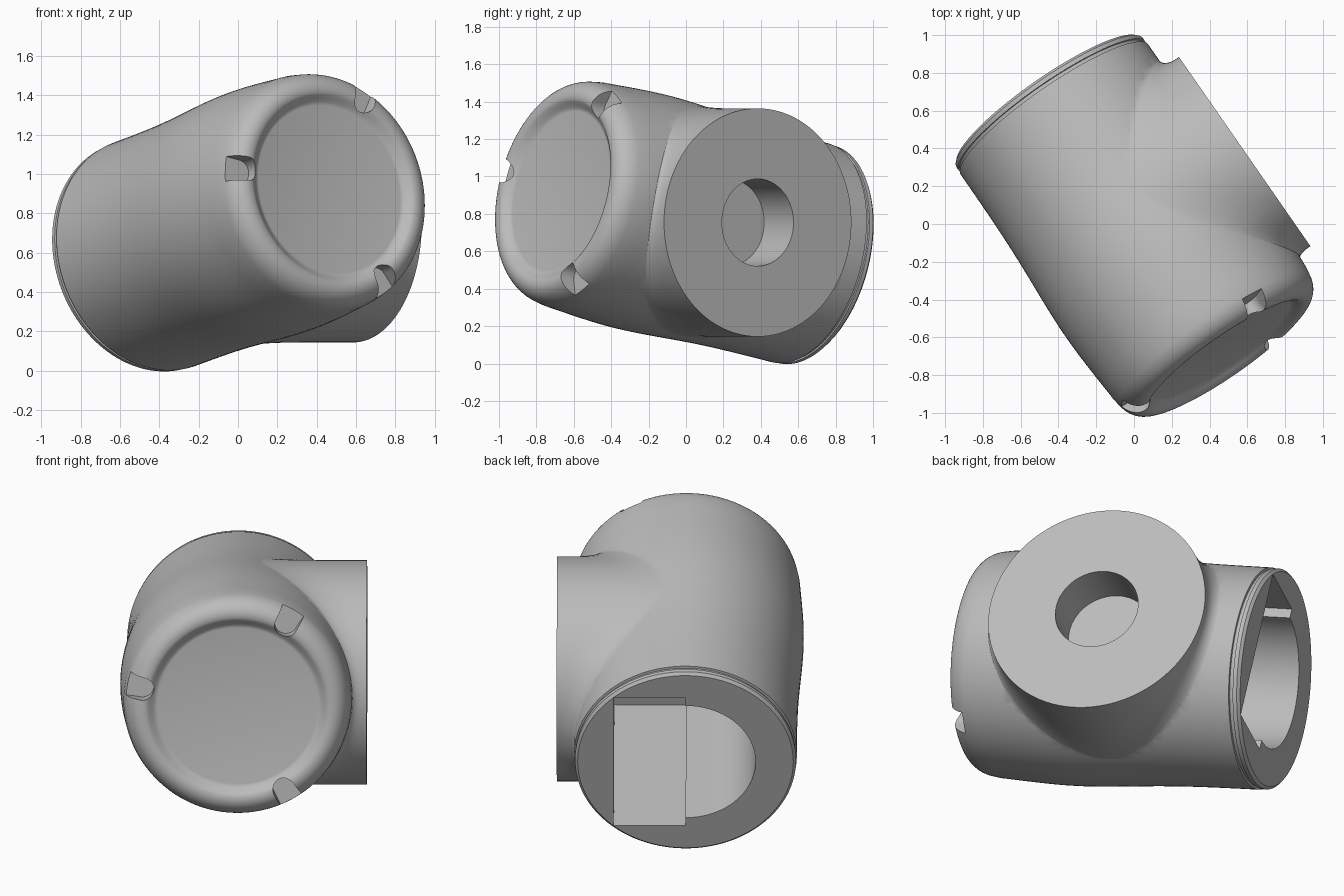
import bpy, bmesh, math
from mathutils import Matrix, Vector

cube = bpy.data.objects.get("Cube")
if cube:
    bpy.data.objects.remove(cube)

# Local frame: X = side branch direction, Y = up across the body, Z = body axis towards the cap
TILT, AZ = math.radians(12), math.radians(34.8)
side = Vector((math.cos(AZ), math.sin(AZ), 0))
flat = Vector((math.sin(AZ), -math.cos(AZ), 0))
axis = flat * math.cos(TILT) + Vector((0, 0, math.sin(TILT)))
up = axis.cross(side)
FRAME = Matrix((side, up, axis)).transposed().to_4x4()
FRAME.translation = (0, 0, 0.75)

grey = bpy.data.materials.new("plain grey")
grey.use_nodes = True
colour = (0.5, 0.5, 0.5, 1)
grey.diffuse_color = colour
grey.node_tree.nodes["Principled BSDF"].inputs["Base Color"].default_value = colour


def loft(name, rings, matrix=Matrix()):
    """Closed solid skinned through equal-length rings of points."""
    bm = bmesh.new()
    loops = [[bm.verts.new(p) for p in ring] for ring in rings]
    n = len(loops[0])
    for a, b in zip(loops, loops[1:]):
        for i in range(n):
            j = (i + 1) % n
            bm.faces.new((a[i], a[j], b[j], b[i]))
    bm.faces.new(loops[0][::-1])
    bm.faces.new(loops[-1])
    bmesh.ops.recalc_face_normals(bm, faces=bm.faces[:])
    bm.transform(FRAME @ matrix)
    mesh = bpy.data.meshes.new(name)
    bm.to_mesh(mesh)
    bm.free()
    mesh.materials.append(grey)
    obj = bpy.data.objects.new(name, mesh)
    bpy.context.collection.objects.link(obj)
    return obj


def arc(r, a0, a1, n, cx=0):
    return [(cx + r * math.cos(a0 + (a1 - a0) * i / n),
             r * math.sin(a0 + (a1 - a0) * i / n)) for i in range(n + 1)]


def prism(name, outline, z0, z1, matrix=Matrix()):
    return loft(name, [[(x, y, z) for x, y in outline] for z in (z0, z1)], matrix)


def combine(target, tool, operation):
    mod = target.modifiers.new("cut", 'BOOLEAN')
    mod.operation, mod.object, mod.solver = operation, tool, 'EXACT'
    bpy.context.view_layer.objects.active = target
    bpy.ops.object.modifier_apply(modifier=mod.name)
    bpy.data.objects.remove(tool)


def radius(u):
    """Gently swelling body radius along the axis."""
    return 0.604 + 0.034 * math.exp(-((u - 0.3) / 0.45) ** 2)


# Body: grooved back rim, swelling barrel, rounded cap rim and recessed cap disc
profile = [(-0.815, 0.585), (-0.80, 0.6), (-0.777, 0.6), (-0.775, 0.591), (-0.757, 0.591), (-0.755, radius(-0.755))]
profile += [(-0.72 + 0.06 * i, radius(-0.72 + 0.06 * i)) for i in range(25)]
for i in range(1, 13):
    a = math.pi / 2 * i / 12
    profile.append((0.74 + 0.13 * math.sin(a), 0.515 + 0.098 * math.cos(a)))
for i in range(1, 9):
    t = i / 8
    profile.append((0.87 - 0.04 * (3 * t * t - 2 * t ** 3), 0.505 - 0.07 * t))
SEG = 128
body = loft("valve_body", [[(r * math.cos(2 * math.pi * k / SEG), r * math.sin(2 * math.pi * k / SEG), u)
                            for k in range(SEG)] for u, r in profile])

# Side branch: a flat round face flaring into the barrel
BR, FACE, STEPS = 0.61, 0.70, 10
rings = [[] for _ in range(STEPS + 3)]
for k in range(SEG):
    a = 2 * math.pi * k / SEG + 0.01
    c, s = math.cos(a), math.sin(a)
    u0 = 0.02 + BR * c
    th0 = math.asin(BR * s / radius(u0))
    meet = Vector((radius(u0) * math.cos(th0), BR * s, u0))
    u1, th1 = u0 + (0.04 if c > 0 else 0.08) * c, th0 + 0.2 * s
    r1 = radius(u1) - 0.008
    end = Vector((r1 * math.cos(th1), r1 * math.sin(th1), u1))
    start = meet.copy()
    start.x = min(FACE - 0.015, meet.x + 0.22)
    rings[0].append(Vector((FACE, BR * s, u0)))
    for i in range(STEPS + 1):
        t = i / STEPS
        rings[i + 1].append(start * (1 - t) ** 2 + meet * 2 * t * (1 - t) + end * t * t)
    rings[-1].append(Vector((-0.1, 0.45 * s, 0.02 + 0.45 * c)))
combine(body, loft("branch", rings), 'UNION')

# Blind round hole in the branch face
to_branch = Matrix.Translation((0, 0, 0.02)) @ Matrix.Rotation(math.pi / 2, 4, 'Y')
combine(body, prism("branch_hole", arc(0.233, 0, 2 * math.pi, 64)[:-1], 0.425, 0.9, to_branch), 'DIFFERENCE')

# Deep back cavity: half round on one side, square on the other
outline = arc(0.38, math.pi / 2, 1.5 * math.pi, 40)
outline += [(0, -0.435), (0.39, -0.435), (0.39, 0.435), (0, 0.435)]
combine(body, prism("cavity", outline, -1, 0.275), 'DIFFERENCE')

# Three grip notches in the cap rim
notch = arc(0.062, math.pi / 2, 1.5 * math.pi, 16, 0.525) + [(0.8, -0.075), (0.8, 0.075)]
for angle in (60, 169, -61):
    combine(body, prism("notch", notch, 0.785, 1.1, Matrix.Rotation(math.radians(angle), 4, 'Z')), 'DIFFERENCE')

bpy.ops.object.select_all(action='DESELECT')
body.select_set(True)
bpy.context.view_layer.objects.active = body
bpy.ops.object.shade_smooth_by_angle(angle=math.radians(30))
